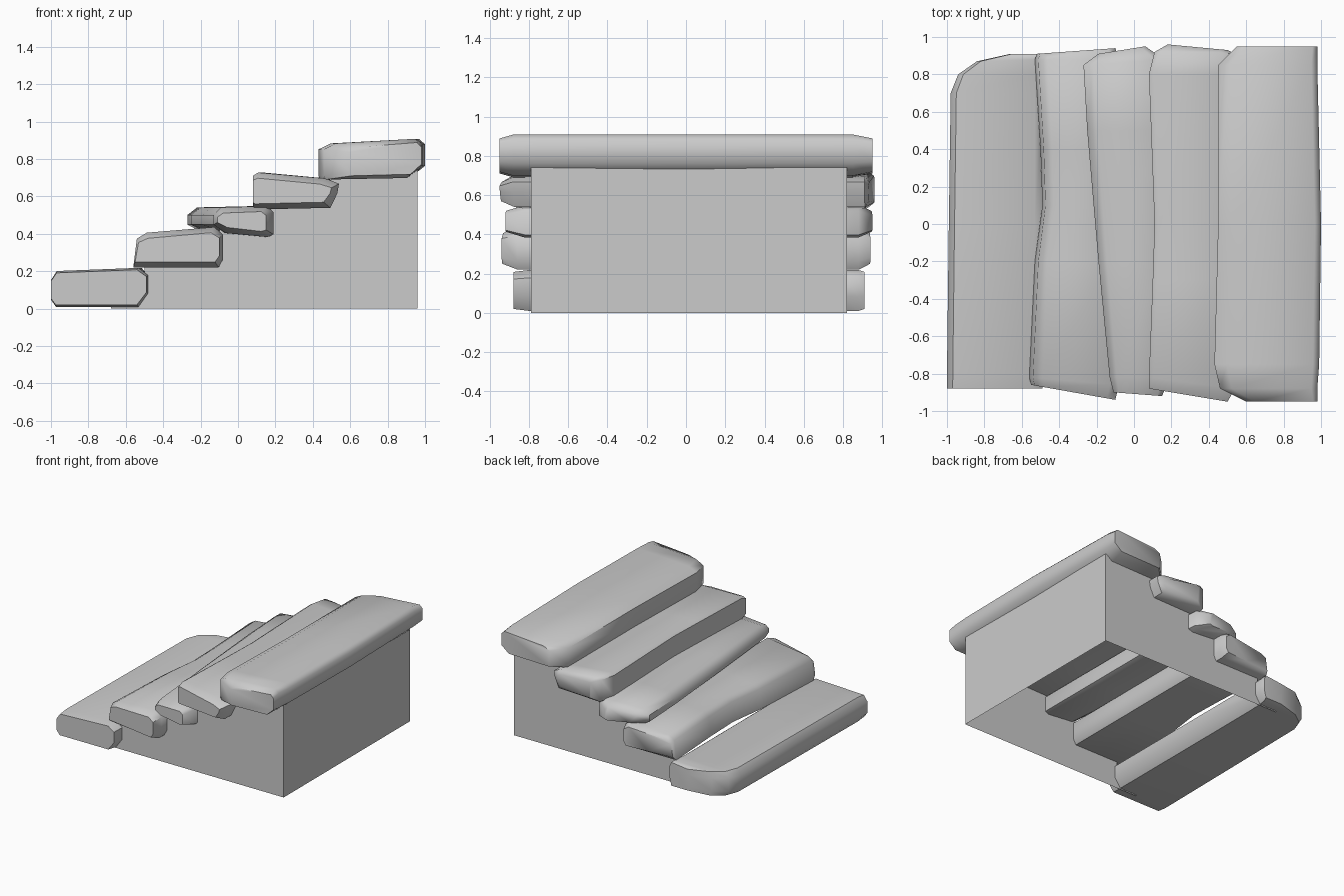
import bpy
import bmesh

if "Cube" in bpy.data.objects:
    bpy.data.objects.remove(bpy.data.objects["Cube"])

stone = bpy.data.materials.new("grey_stone")
stone.use_nodes = True
GREY = (.6, .6, .6, 1)
stone.diffuse_color = GREY
stone.node_tree.nodes["Principled BSDF"].inputs["Base Color"].default_value = GREY

# Worn, chamfered slab section: (across, up) as fractions of width and height
SECTION = [(0, .2), (0, .75), (.06, 1), (.9, 1), (1, .8), (1, .35), (.9, 0), (.05, 0)]


def finish(name, bm):
    mesh = bpy.data.meshes.new(name)
    bm.to_mesh(mesh)
    bm.free()
    mesh.materials.append(stone)
    obj = bpy.data.objects.new(name, mesh)
    bpy.context.collection.objects.link(obj)
    return obj


def slab(name, left, right, bottom, top, section=SECTION, squeeze=(.03, .03)):
    """Loft a slab between two plan edges; bottom and top are (left, right) heights."""
    bm = bmesh.new()
    rings = []
    last = len(left) - 1
    for i, ((lx, ly), (rx, ry)) in enumerate(zip(left, right)):
        low, high = squeeze if i in (0, last) else (0, 0)
        ring = []
        for u, v in section:
            z0 = bottom[0] + (bottom[1] - bottom[0]) * u + low
            z1 = top[0] + (top[1] - top[0]) * u - high
            ring.append(bm.verts.new((lx + (rx - lx) * u, ly + (ry - ly) * u, z0 + (z1 - z0) * v)))
        rings.append(ring)
    count = len(section)
    for a, b in zip(rings, rings[1:]):
        for j in range(count):
            k = (j + 1) % count
            bm.faces.new((a[j], a[k], b[k], b[j]))
    bm.faces.new(rings[0])
    bm.faces.new(rings[-1])
    bmesh.ops.recalc_face_normals(bm, faces=bm.faces)
    obj = finish(name, bm)
    bpy.ops.object.select_all(action='DESELECT')
    obj.select_set(True)
    bpy.context.view_layer.objects.active = obj
    bpy.ops.object.shade_smooth_by_angle(angle=.9)


# Steps from the lowest to the highest, edges listed front to back
slab("first_step",
     [(-1, -.88), (-1, -.8), (-.99, 0), (-.98, .7), (-.94, .8), (-.84, .87), (-.66, .91)],
     [(-.49, -.88), (-.48, -.8), (-.48, 0), (-.48, .7), (-.48, .8), (-.48, .88), (-.49, .91)],
     (.01, .01), (.2, .22), squeeze=(.01, .01))

slab("second_step",
     [(-.55, -.86), (-.56, -.82), (-.53, -.2), (-.49, .1), (-.5, .4), (-.53, .88), (-.52, .91)],
     [(-.1, -.94), (-.08, -.86), (-.08, -.2), (-.08, .1), (-.08, .4), (-.08, .88), (-.1, .94)],
     (.22, .22), (.4, .44),
     [(0, 0), (.04, .85), (.15, 1), (.9, 1), (1, .8), (1, .2), (.95, 0), (.5, 0)])

slab("third_step",
     [(-.11, -.9), (-.13, -.82), (-.19, -.2), (-.25, .5), (-.27, .85), (-.19, .91)],
     [(.15, -.92), (.19, -.82), (.19, -.2), (.19, .5), (.16, .88), (.06, .95)],
     (.41, .38), (.54, .55),
     [(0, .3), (0, .7), (.12, 1), (.9, 1), (1, .8), (1, .1), (.9, 0), (.2, 0)])

slab("fourth_step",
     [(.08, -.88), (.08, -.82), (.1, -.3), (.11, 0), (.08, .8), (.11, .92), (.18, .96)],
     [(.5, -.95), (.54, -.88), (.53, -.3), (.52, 0), (.54, .8), (.54, .91), (.5, .93)],
     (.53, .54), (.73, .69),
     [(0, .05), (0, .9), (.06, 1), (.85, 1), (1, .85), (.98, .5), (.9, 0), (.03, 0)])

slab("top_step",
     [(.6, -.95), (.46, -.88), (.43, -.75), (.45, 0), (.45, .85), (.55, .95)],
     [(.98, -.95), (.98, -.88), (.99, -.75), (1, 0), (.98, .85), (.98, .95)],
     (.69, .7), (.88, .91),
     [(0, .1), (0, .85), (.12, 1), (.94, 1), (1, .85), (1, .3), (.85, 0), (.02, 0)],
     (.02, .02))

# Hollow support: stepped side walls and a flat wall under the top step
PROFILE = [(-.68, 0), (.96, 0), (.96, .74), (.5, .74), (.5, .6), (.15, .6),
           (.15, .46), (-.1, .46), (-.1, .32), (-.5, .32), (-.5, .1), (-.68, .1)]
bm = bmesh.new()
front = [bm.verts.new((x, -.79, z)) for x, z in PROFILE]
back = [bm.verts.new((x, .82, z)) for x, z in PROFILE]
bm.faces.new(front)
bm.faces.new(back[::-1])
bm.faces.new((front[1], back[1], back[2], front[2]))
finish("support_walls", bm)
